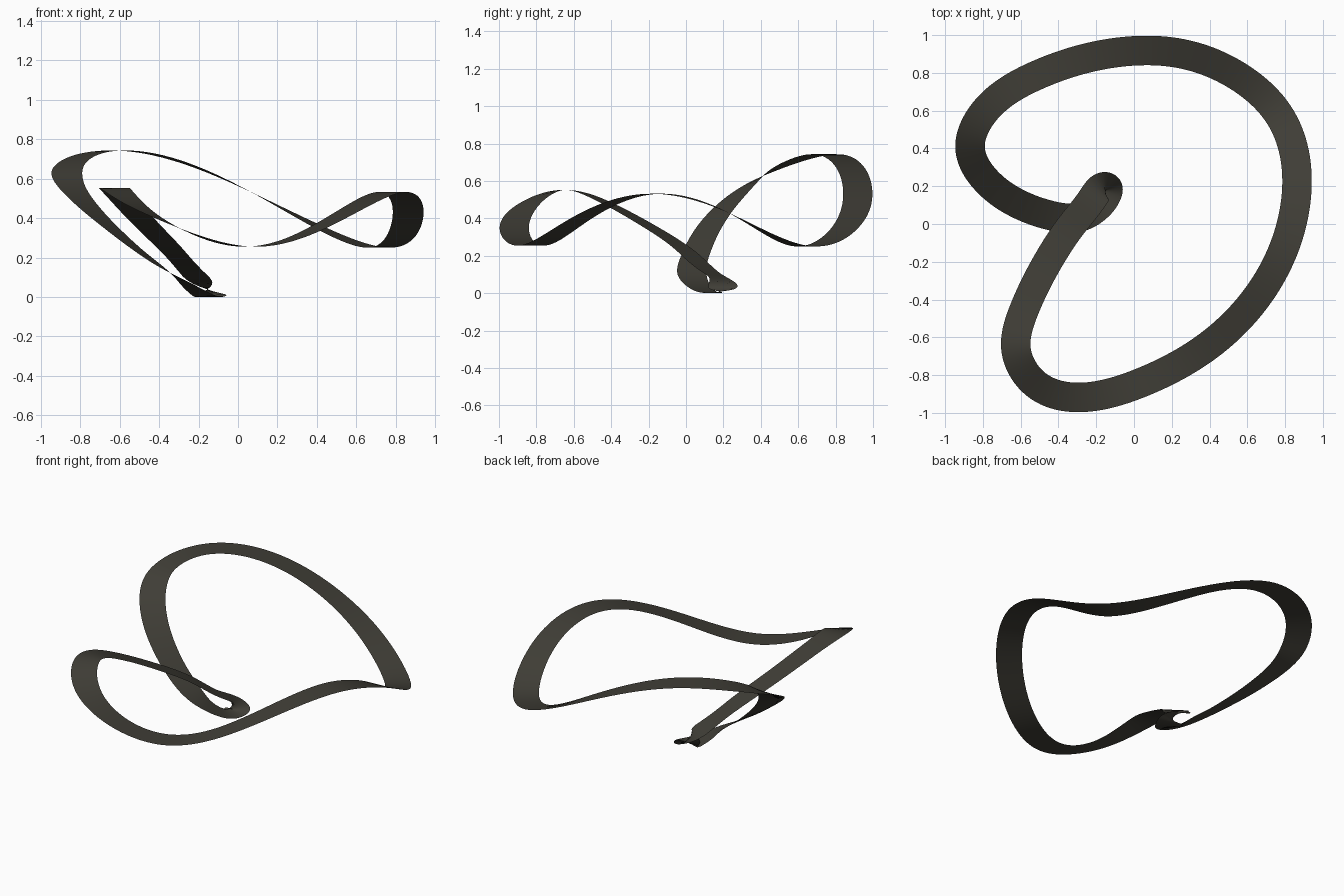
import bpy, bmesh, math
from mathutils import Vector

if "Cube" in bpy.data.objects:
    bpy.data.objects.remove(bpy.data.objects["Cube"])

HALF_WIDTH = 0.078
STEPS = 14

# centre line of the closed ribbon loop (x, y, z)
PATH = [Vector(p) for p in [
    (-0.868, 0.417, 0.63), (-0.77, 0.62, 0.72), (-0.52, 0.785, 0.738),
    (0.03, 0.918, 0.55), (0.42, 0.85, 0.35), (0.745, 0.61, 0.253),
    (0.863, 0.237, 0.425), (0.785, -0.15, 0.532), (0.45, -0.60, 0.375),
    (0.05, -0.835, 0.255), (-0.31, -0.918, 0.355), (-0.535, -0.835, 0.48),
    (-0.625, -0.66, 0.552), (-0.58, -0.45, 0.495), (-0.457, -0.2, 0.36),
    (-0.325, 0.0, 0.225), (-0.22, 0.135, 0.11), (-0.158, 0.197, 0.042),
    (-0.138, 0.187, 0.012), (-0.148, 0.15, 0.001), (-0.195, 0.09, 0.02),
    (-0.285, 0.038, 0.082), (-0.45, 0.047, 0.195), (-0.625, 0.113, 0.335),
    (-0.784, 0.232, 0.485)]]
N = len(PATH)
H = [(PATH[(i + 1) % N] - PATH[i]).length for i in range(N)]

# slopes of a smooth periodic spline through the points
slope = [Vector() for _ in PATH]
for _ in range(60):
    for i in range(N):
        a, b = H[i - 1], H[i]
        rhs = 3 * ((PATH[i] - PATH[i - 1]) * (b / a)
                   + (PATH[(i + 1) % N] - PATH[i]) * (a / b))
        slope[i] = (rhs - b * slope[i - 1] - a * slope[(i + 1) % N]) / (2 * (a + b))


def sample(i, t):
    """Position and tangent on span i."""
    p, q, h = PATH[i], PATH[(i + 1) % N], H[i]
    m, n = slope[i] * h, slope[(i + 1) % N] * h
    pos = (p * (2*t**3 - 3*t**2 + 1) + m * (t**3 - 2*t**2 + t)
           + q * (3*t**2 - 2*t**3) + n * (t**3 - t**2))
    tan = (p - q) * (6*t*t - 6*t) + m * (3*t*t - 4*t + 1) + n * (3*t*t - 2*t)
    return pos, tan


# ribbon: a level strip swept along the loop
bm = bmesh.new()
rows = []
for i in range(N):
    for k in range(STEPS):
        pos, tan = sample(i, k / STEPS)
        side = Vector((-tan.y, tan.x, 0)).normalized() * HALF_WIDTH
        pos.z = max(pos.z, 0)
        rows.append((bm.verts.new(pos + side), bm.verts.new(pos - side)))
for j, (a, b) in enumerate(rows):
    c, d = rows[(j + 1) % len(rows)]
    f = bm.faces.new((a, b, d, c))
    f.smooth = True
    f.normal_update()
    if f.normal.z < 0:
        f.normal_flip()

mesh = bpy.data.meshes.new("ribbon_loop")
bm.to_mesh(mesh)
bm.free()
ribbon = bpy.data.objects.new("ribbon_loop", mesh)
bpy.context.collection.objects.link(ribbon)

mat = bpy.data.materials.new("dark olive grey")
mat.diffuse_color = (0.05, 0.047, 0.037, 1)
mat.use_nodes = True
mat.node_tree.nodes["Principled BSDF"].inputs["Base Color"].default_value = mat.diffuse_color
mesh.materials.append(mat)
